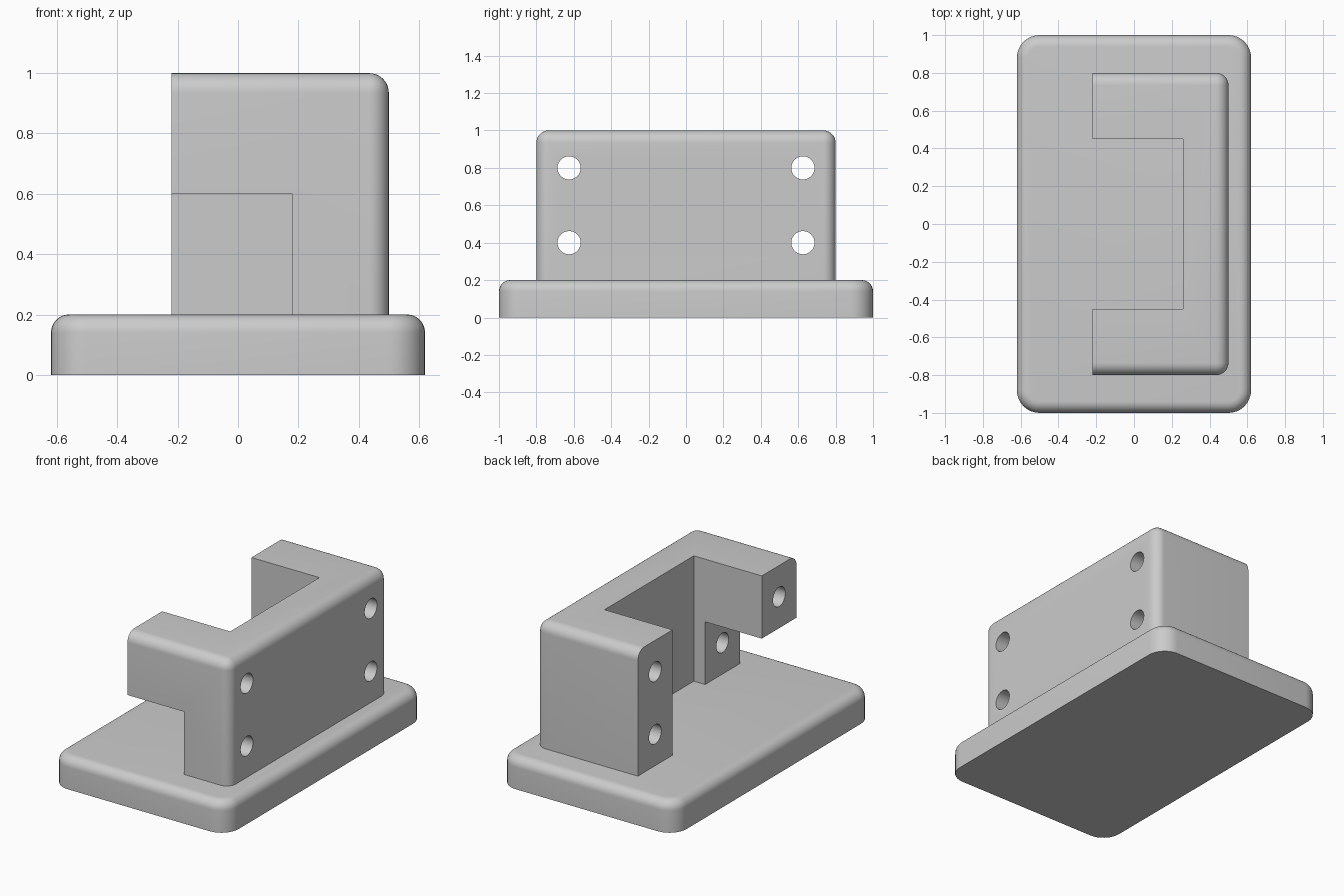
import bpy, bmesh, math
from mathutils import Matrix

cube = bpy.data.objects.get("Cube")
if cube:
    bpy.data.objects.remove(cube, do_unlink=True)

grey = bpy.data.materials.new("plain grey")
grey.use_nodes = True
COLOUR = (0.6, 0.6, 0.6, 1)
grey.diffuse_color = COLOUR
grey.node_tree.nodes["Principled BSDF"].inputs["Base Color"].default_value = COLOUR


def box(bm, low, high):
    size = [b - a for a, b in zip(low, high)]
    mid = [(a + b) / 2 for a, b in zip(low, high)]
    bmesh.ops.create_cube(bm, size=1, matrix=Matrix.Translation(mid) @ Matrix.Diagonal((*size, 1)))


def round_edges(bm, rule, radius):
    edges = [e for e in bm.edges if rule(*(v.co for v in e.verts))]
    bmesh.ops.bevel(bm, geom=edges, offset=radius, segments=8, profile=0.5, affect='EDGES')


def make(name, bm):
    bmesh.ops.recalc_face_normals(bm, faces=bm.faces)
    mesh = bpy.data.meshes.new(name)
    bm.to_mesh(mesh)
    bm.free()
    mesh.materials.append(grey)
    obj = bpy.data.objects.new(name, mesh)
    bpy.context.collection.objects.link(obj)
    return obj


def select(obj):
    bpy.ops.object.select_all(action='DESELECT')
    obj.select_set(True)
    bpy.context.view_layer.objects.active = obj


def cut(obj, name, bm):
    cutter = make(name, bm)
    cutter.hide_render = True
    mod = obj.modifiers.new(name, 'BOOLEAN')
    mod.operation = 'DIFFERENCE'
    mod.solver = 'EXACT'
    mod.object = cutter
    select(obj)
    bpy.ops.object.modifier_apply(modifier=mod.name)
    bpy.data.objects.remove(cutter, do_unlink=True)


def smooth(obj):
    select(obj)
    bpy.ops.object.shade_smooth_by_angle(angle=math.radians(30))


# Base plate: rounded corners, then a rounded top rim
bm = bmesh.new()
box(bm, (-0.62, -1, 0), (0.62, 1, 0.2))
round_edges(bm, lambda a, b: abs(a.z - b.z) > 0.1, 0.12)
round_edges(bm, lambda a, b: min(a.z, b.z) > 0.19, 0.06)
smooth(make("base_plate", bm))

# Bracket: block rounded on its outer sides only
bm = bmesh.new()
box(bm, (-0.22, -0.8, 0.19), (0.5, 0.8, 1))
round_edges(bm, lambda a, b: (min(a.z, b.z) > 0.9 or min(a.x, b.x) > 0.4)
            and max(a.x, b.x) > 0 and max(a.z, b.z) > 0.9, 0.065)
bracket = make("bracket", bm)

# Cavity between the two arms
bm = bmesh.new()
box(bm, (-0.5, -0.45, 0), (0.26, 0.45, 1.2))
cut(bracket, "cavity_cutter", bm)

# Notch under one arm
bm = bmesh.new()
box(bm, (-0.5, -1, 0), (0.18, -0.4, 0.6))
cut(bracket, "notch_cutter", bm)

# Screw holes running through both arms
bm = bmesh.new()
for y in (-0.625, 0.625):
    for z in (0.4, 0.8):
        bmesh.ops.create_cone(bm, cap_ends=True, segments=40, radius1=0.062, radius2=0.062, depth=2,
                              matrix=Matrix.Translation((0, y, z)) @ Matrix.Rotation(math.pi / 2, 4, 'Y'))
cut(bracket, "hole_cutter", bm)
smooth(bracket)
